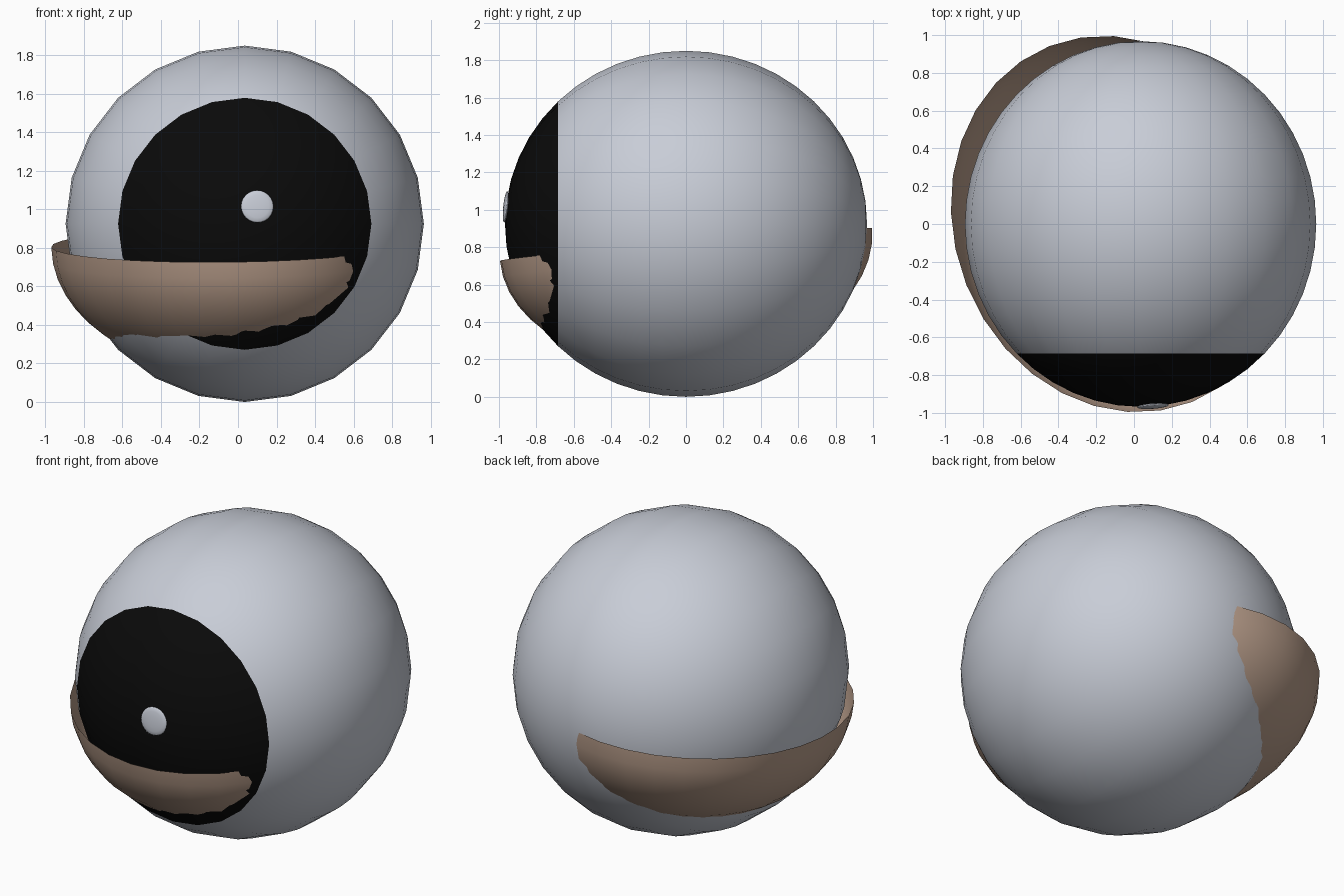
import bpy, bmesh, math
from mathutils import Matrix, Vector

cube = bpy.data.objects.get("Cube")
if cube:
    bpy.data.objects.remove(cube, do_unlink=True)


def material(name, color, rough=0.6):
    m = bpy.data.materials.new(name)
    m.use_nodes = True
    m.diffuse_color = (*color, 1)
    bsdf = m.node_tree.nodes["Principled BSDF"]
    bsdf.inputs["Base Color"].default_value = (*color, 1)
    bsdf.inputs["Roughness"].default_value = rough
    return m


white = material("pale_grey", (0.58, 0.61, 0.68))
black = material("black", (0.003, 0.003, 0.003))
skin = material("skin_brown", (0.47, 0.33, 0.25))


def ellipsoid(name, matrix, segments, rings, mats, lower_half=False):
    """Smooth unit sphere shaped by a matrix, optionally an open bowl."""
    bm = bmesh.new()
    bmesh.ops.create_uvsphere(bm, u_segments=segments, v_segments=rings, radius=1)
    if lower_half:
        top = [v for v in bm.verts if v.co.z > 0.001]
        bmesh.ops.delete(bm, geom=top, context='VERTS')
    bm.transform(matrix)
    for f in bm.faces:
        f.smooth = True
    mesh = bpy.data.meshes.new(name)
    bm.to_mesh(mesh)
    bm.free()
    for m in mats:
        mesh.materials.append(m)
    obj = bpy.data.objects.new(name, mesh)
    bpy.context.collection.objects.link(obj)
    return obj


# Eyeball with its poles facing front and back
center = Vector((0.035, 0, 0.925))
radii = Vector((0.93, 0.968, 0.925))
eye = ellipsoid("eyeball",
                Matrix.Translation(center) @ Matrix.Diagonal((*radii, 1))
                @ Matrix.Rotation(math.pi / 2, 4, 'X'),
                24, 24, [white, black])

# Iris: the front cap of the eyeball
for face in eye.data.polygons:
    if face.center.y < -0.685:
        face.material_index = 1

# Small highlight lying on the iris
normal = Vector((0.07, -0.96, 0.095)).normalized()
ellipsoid("highlight",
          Matrix.Translation((0.10, -0.964, 1.015))
          @ normal.to_track_quat('Z', 'Y').to_matrix().to_4x4()
          @ Matrix.Diagonal((0.085, 0.085, 0.012, 1)),
          24, 8, [white])

# Lower eyelid: a tilted open bowl around the eyeball
tilt = Vector((0, 0, 1)).rotation_difference(Vector((-0.019, -0.089, 1)))
ellipsoid("lower_eyelid",
          Matrix.Translation((-0.07, 0, 0.814)) @ tilt.to_matrix().to_4x4()
          @ Matrix.Rotation(math.radians(21.7), 4, 'Z')
          @ Matrix.Diagonal((0.88, 1.018, 0.65, 1)),
          32, 24, [skin], lower_half=True)
